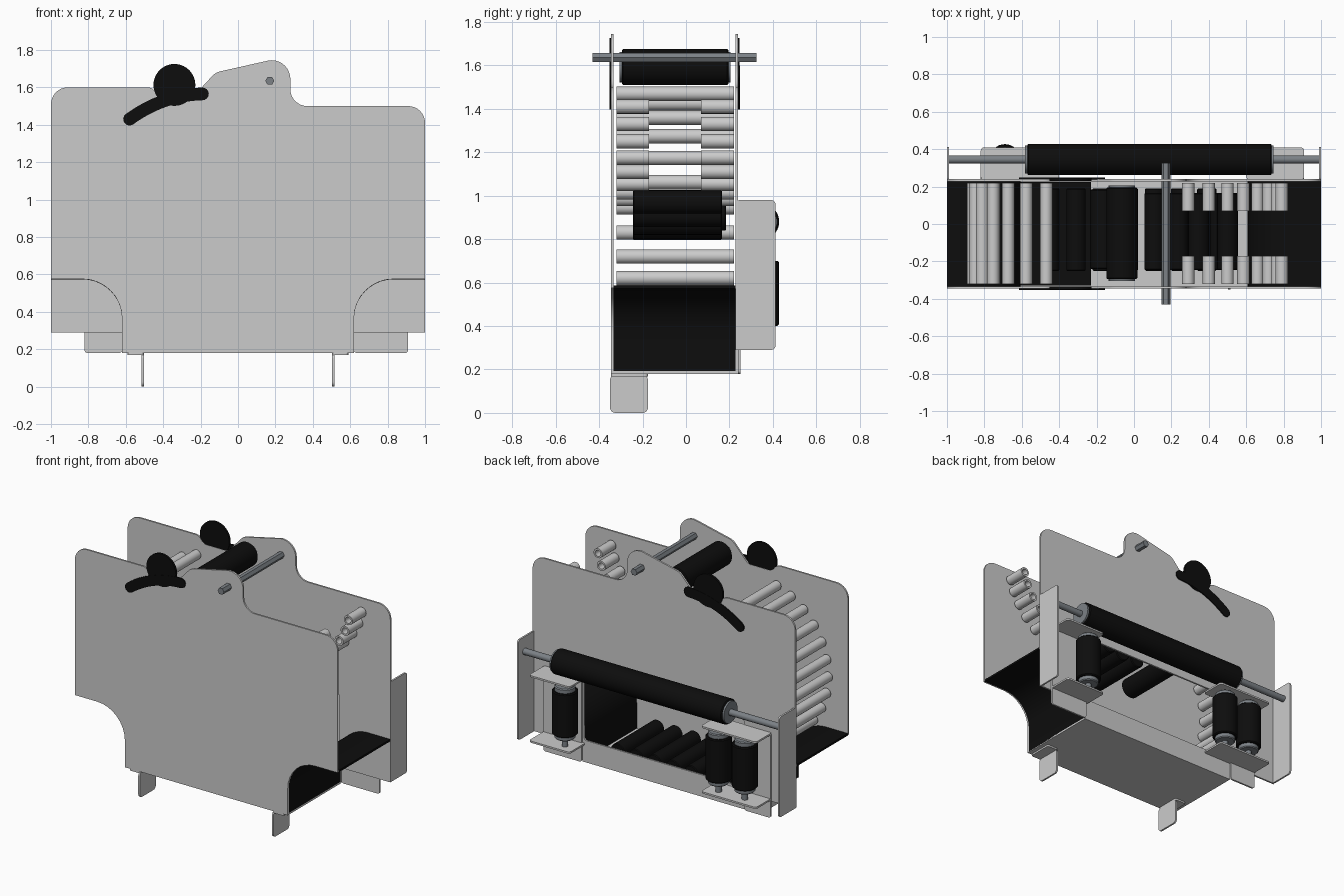
import bpy, bmesh, math
from mathutils import Vector

if "Cube" in bpy.data.objects:
    bpy.data.objects.remove(bpy.data.objects["Cube"])


def material(name, c):
    m = bpy.data.materials.new(name)
    m.diffuse_color = (*c, 1)
    m.use_nodes = True
    m.node_tree.nodes["Principled BSDF"].inputs["Base Color"].default_value = m.diffuse_color
    return m


BLACK = material("black_rubber", (0.004, 0.004, 0.004))
STEEL = material("dark_steel", (0.2, 0.22, 0.24))

AXES = {'x': lambda p, q, a: (a, p, q),
        'y': lambda p, q, a: (p, a, q),
        'z': lambda p, q, a: (p, q, a)}


def finish(bm, name, mat, smooth=True):
    bmesh.ops.recalc_face_normals(bm, faces=bm.faces)
    me = bpy.data.meshes.new(name)
    bm.to_mesh(me)
    bm.free()
    ob = bpy.data.objects.new(name, me)
    bpy.context.collection.objects.link(ob)
    if mat:
        me.materials.append(mat)
    if smooth:
        bpy.ops.object.select_all(action='DESELECT')
        ob.select_set(True)
        bpy.context.view_layer.objects.active = ob
        bpy.ops.object.shade_smooth_by_angle(angle=math.radians(35))
    return ob


def rounded(pts, n=8):
    """Polygon points (x, y[, radius]) with filleted corners."""
    out = []
    for i, p in enumerate(pts):
        c = Vector(p[:2])
        if len(p) < 3:
            out.append(c)
            continue
        u = (Vector(pts[i - 1][:2]) - c).normalized()
        v = (Vector(pts[(i + 1) % len(pts)][:2]) - c).normalized()
        half = u.angle(v) / 2
        d = p[2] / math.tan(half)
        o = c + (u + v).normalized() * p[2] / math.sin(half)
        s, e = c + u * d - o, c + v * d - o
        turn = math.atan2(s.x * e.y - s.y * e.x, s.dot(e))
        for k in range(n + 1):
            t = turn * k / n
            out.append(o + Vector((s.x * math.cos(t) - s.y * math.sin(t),
                                   s.x * math.sin(t) + s.y * math.cos(t))))
    return out


def sheet(name, loops, axis, a0, a1, mat=None):
    """Flat outline (with optional holes) extruded along an axis."""
    bm = bmesh.new()
    edges = []
    for loop in loops:
        vs = [bm.verts.new(AXES[axis](p[0], p[1], a0)) for p in loop]
        edges += [bm.edges.new((vs[i - 1], vs[i])) for i in range(len(vs))]
    bmesh.ops.triangle_fill(bm, edges=edges, use_beauty=True)
    r = bmesh.ops.extrude_face_region(bm, geom=bm.faces[:])
    new = [g for g in r['geom'] if isinstance(g, bmesh.types.BMVert)]
    bmesh.ops.translate(bm, verts=new, vec=AXES[axis](0, 0, a1 - a0))
    return finish(bm, name, mat)


def rect(x0, x1, y0, y1, r=0.0):
    c = [(x0, y0), (x1, y0), (x1, y1), (x0, y1)]
    return rounded([(*p, r) for p in c], 5) if r else c


def rod(name, axis, p, q, a0, a1, r, mat=None, n=24, bore=0.0, bevel=0.0):
    """Round bar or tube along an axis, optionally hollow or with eased ends."""
    rings = [(r - bevel, a0), (r, a0 + bevel), (r, a1 - bevel), (r - bevel, a1)] if bevel \
        else [(r, a0), (r, a1)]
    if bore:
        rings += [(bore, a1), (bore, a0)]
    bm = bmesh.new()
    vs = [[bm.verts.new(AXES[axis](p + rr * math.cos(2 * math.pi * k / n),
                                   q + rr * math.sin(2 * math.pi * k / n), a))
           for k in range(n)] for rr, a in rings]
    for i in range(len(vs) if bore else len(vs) - 1):
        A, B = vs[i], vs[(i + 1) % len(vs)]
        for k in range(n):
            bm.faces.new((A[k - 1], A[k], B[k], B[k - 1]))
    if not bore:
        bm.faces.new(vs[0])
        bm.faces.new(vs[-1])
    return finish(bm, name, mat)


# side plates: shared top edge, different lower corners
top = [(1, 1.5, .09), (.28, 1.5, .09), (.28, 1.745, .1), (.17, 1.745, .05), (-.12, 1.68, .08),
       (-.24, 1.55, .05), (-.42, 1.55, .05), (-.46, 1.6, .05), (-1, 1.6, .09)]
front = [(-1, .575), (-.62, .575, .21), (-.62, .18), (.62, .18), (.62, .575, .21), (1, .575)]
back = [(-1, .29), (-.62, .29), (-.62, .18), (.62, .18), (.62, .29), (1, .29)]
sheet("front_plate", [rounded(front + top)], 'y', -.345, -.333)
sheet("back_plate", [rounded(back + top), rect(-.61, .61, .33, .8, .02)], 'y', .228, .24)
sheet("bottom_plate", [rect(-.62, .62, -.34, .235)], 'z', .18, .192)

# curved black guides in the lower corners
for s, side in ((1, "right"), (-1, "left")):
    g = rounded([(1, .573), (.62, .573, .21), (.62, .185), (.608, .185), (.608, .587, .222), (1, .587)], 14)
    sheet(f"{side}_guide", [[(s * p.x, p.y) for p in g]], 'y', -.333, .228, BLACK)
    # end flange and foot
    x = sorted((s * 1.0, s * .988))
    sheet(f"{side}_flange", [rect(.23, .412, .29, .98, .02)], 'x', *x)
    x = sorted((s * .503, s * .515))
    sheet(f"{side}_foot", [rect(-.35, -.175, 0, .175, .025)], 'x', *x)
    x = sorted((s * .503, s * .59))
    sheet(f"{side}_foot_tab", [rect(*x, -.345, -.175, .015)], 'z', .168, .18)
sheet("floor_liner", [rect(-.61, -.23, -.33, .225)], 'z', .193, .203, BLACK)

# roller brackets and vertical rollers on the back
for side, x0, x1, p0, p1, rollers in (("left", -.82, -.4, -.82, -.62, (-.69, -.49)),
                                      ("right", .6, .91, .62, .91, (.68,))):
    sheet(f"{side}_bracket", [rect(p0, p1, .18, .76, .015)], 'y', .24, .252)
    for z in (.3, .75):
        sheet(f"{side}_bracket_shelf", [rect(x0, x1, .235, .41, .02)], 'z', z, z + .012)
    for x in rollers:
        rod("vertical_roller", 'z', x, .345, .4, .7, .082, BLACK, 32, bevel=.006)
        rod("vertical_roller_core", 'z', x, .345, .37, .73, .066, STEEL, 32, bevel=.006)
        rod("vertical_roller_pin", 'z', x, .345, .305, .755, .02, STEEL)

# long horizontal roller on the back
rod("long_roller", 'x', .345, .88, -.57, .735, .084, BLACK, 40, bevel=.006)
rod("long_roller_core", 'x', .345, .88, -.582, .747, .074, STEEL, 40)
rod("long_roller_shaft", 'x', .345, .88, -.998, .998, .022, STEEL)

# top roller and hexagonal cross shaft
rod("top_roller", 'y', -.065, 1.592, -.295, .195, .083, BLACK, 40, bevel=.006)
rod("top_roller_core", 'y', -.065, 1.592, -.305, .205, .07, STEEL, 32)
rod("cross_shaft", 'y', .17, 1.635, -.43, .325, .024, STEEL, 6)

# arc of full-width tubes on the left
for k in range(10):
    a = math.radians(106 + 12.4 * k)
    rod("left_tube", 'y', -.32 + .54 * math.cos(a), .95 + .54 * math.sin(a),
        -.32, .22, .033, None, 20, bore=.021)

# paired short tubes on the right
for x, z in ((.79, 1.41), (.765, 1.33), (.72, 1.25), (.66, 1.175), (.585, 1.11),
             (.5, 1.055), (.4, 1.015), (.29, .985)):
    for y in (-.32, .07):
        rod("right_tube", 'y', x, z, y, y + .15, .033, None, 20, bore=.021)

# black rollers: upper feed row and lower bed
for x, z in ((.11, .85), (.235, .855), (.345, .875), (.46, .91), (.5, .97)):
    rod("feed_roller", 'y', x, z, -.245, .165, .055, BLACK, bevel=.005)
rod("feed_roller", 'y', -.165, .91, -.24, .185, .07, BLACK, 32, bevel=.005)
for k in range(7):
    rod("bed_roller", 'y', -.45 + .14 * k, .29, -.25, .19, .052, BLACK, bevel=.005)

# knob and curved slot cover on the outside of both plates
P = [Vector(p) for p in ((-.58, 1.43), (-.4, 1.56), (-.19, 1.565))]
upper, lower, caps = [], [], []
N, W = 14, .034
for i in range(N + 1):
    t = i / N
    c = P[0] * (1 - t) ** 2 + P[1] * 2 * t * (1 - t) + P[2] * t * t
    d = ((P[1] - P[0]) * (1 - t) + (P[2] - P[1]) * t).normalized()
    nrm = Vector((-d.y, d.x))
    upper.append(c + nrm * W)
    lower.append(c - nrm * W)
    if i in (0, N):
        s = 1 if i else -1
        caps.append([c + s * W * (nrm * math.cos(a) + d * math.sin(a))
                     for a in (math.pi * k / 8 for k in range(1, 8))])
cover = upper + caps[1] + lower[::-1] + caps[0]
for y0, y1, k0, k1 in ((-.353, -.344, -.351, -.335), (.239, .248, .23, .246)):
    sheet("slot_cover", [cover], 'y', y0, y1, BLACK)
    rod("knob", 'y', -.34, 1.613, k0, k1, .112, BLACK, 40)
